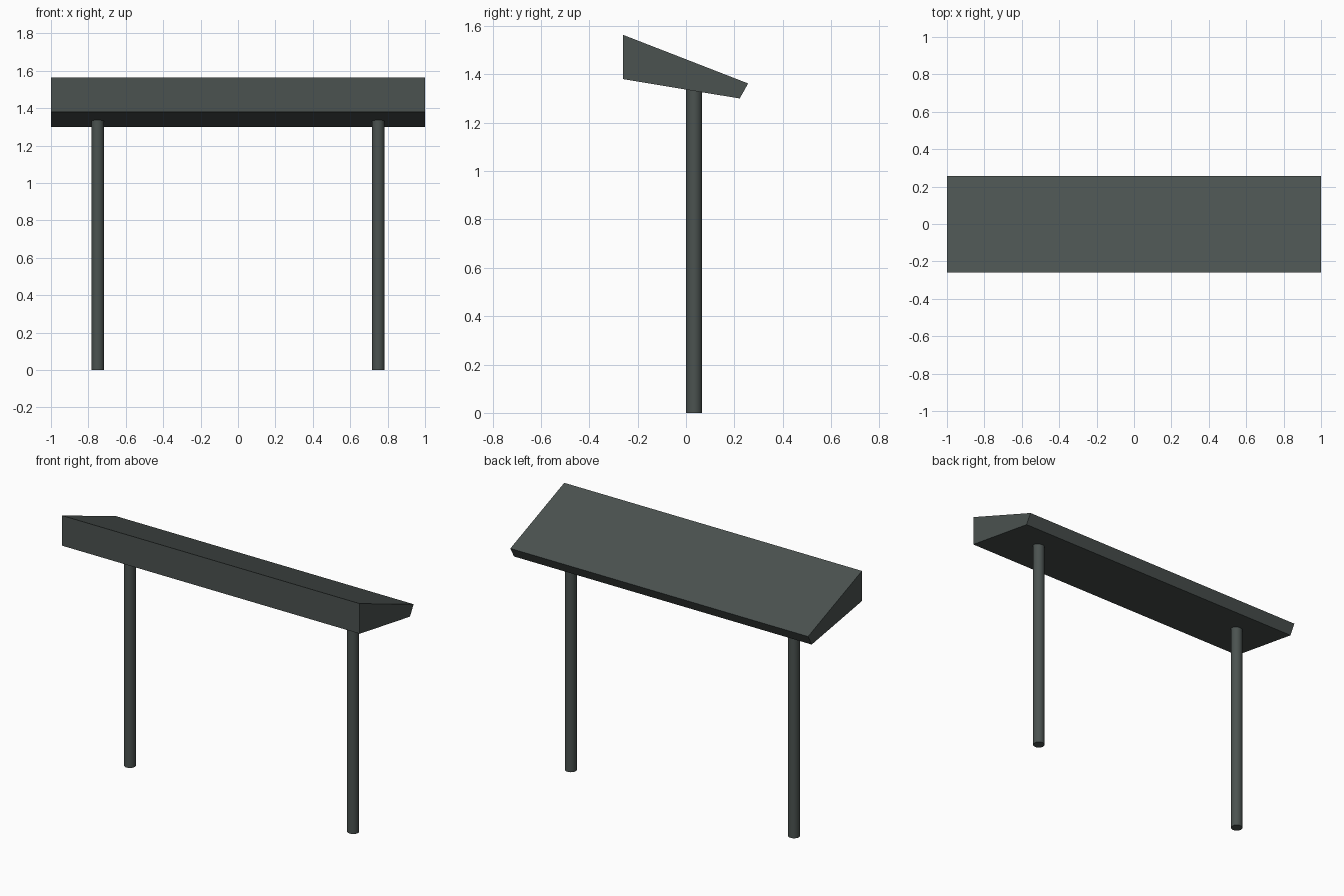
import bpy, bmesh

if "Cube" in bpy.data.objects:
    bpy.data.objects.remove(bpy.data.objects["Cube"])

mat = bpy.data.materials.new("dark_green_grey")
mat.diffuse_color = (0.07, 0.085, 0.08, 1)
mat.use_nodes = True
mat.node_tree.nodes["Principled BSDF"].inputs["Base Color"].default_value = mat.diffuse_color

# Slanted panel: side profile (y, z) extruded along x
profile = [(-0.26, 1.38), (0.222, 1.30), (0.257, 1.362), (-0.26, 1.563)]
bm = bmesh.new()
face = bm.faces.new([bm.verts.new((-1, y, z)) for y, z in profile])
ext = bmesh.ops.extrude_face_region(bm, geom=[face])
bmesh.ops.translate(bm, vec=(2, 0, 0),
                    verts=[v for v in ext["geom"] if isinstance(v, bmesh.types.BMVert)])
bmesh.ops.recalc_face_normals(bm, faces=bm.faces)
mesh = bpy.data.meshes.new("slanted_panel")
bm.to_mesh(mesh)
bm.free()
mesh.materials.append(mat)
bpy.context.collection.objects.link(bpy.data.objects.new("slanted_panel", mesh))

# Two round posts, tops tucked into the panel underside
POST_H = 1.338
for side, name in ((-1, "left_post"), (1, "right_post")):
    bpy.ops.mesh.primitive_cylinder_add(vertices=32, radius=0.033, depth=POST_H,
                                        location=(side * 0.75, 0.034, POST_H / 2))
    post = bpy.context.object
    post.name = name
    post.data.materials.append(mat)
    bpy.ops.object.shade_smooth_by_angle()
